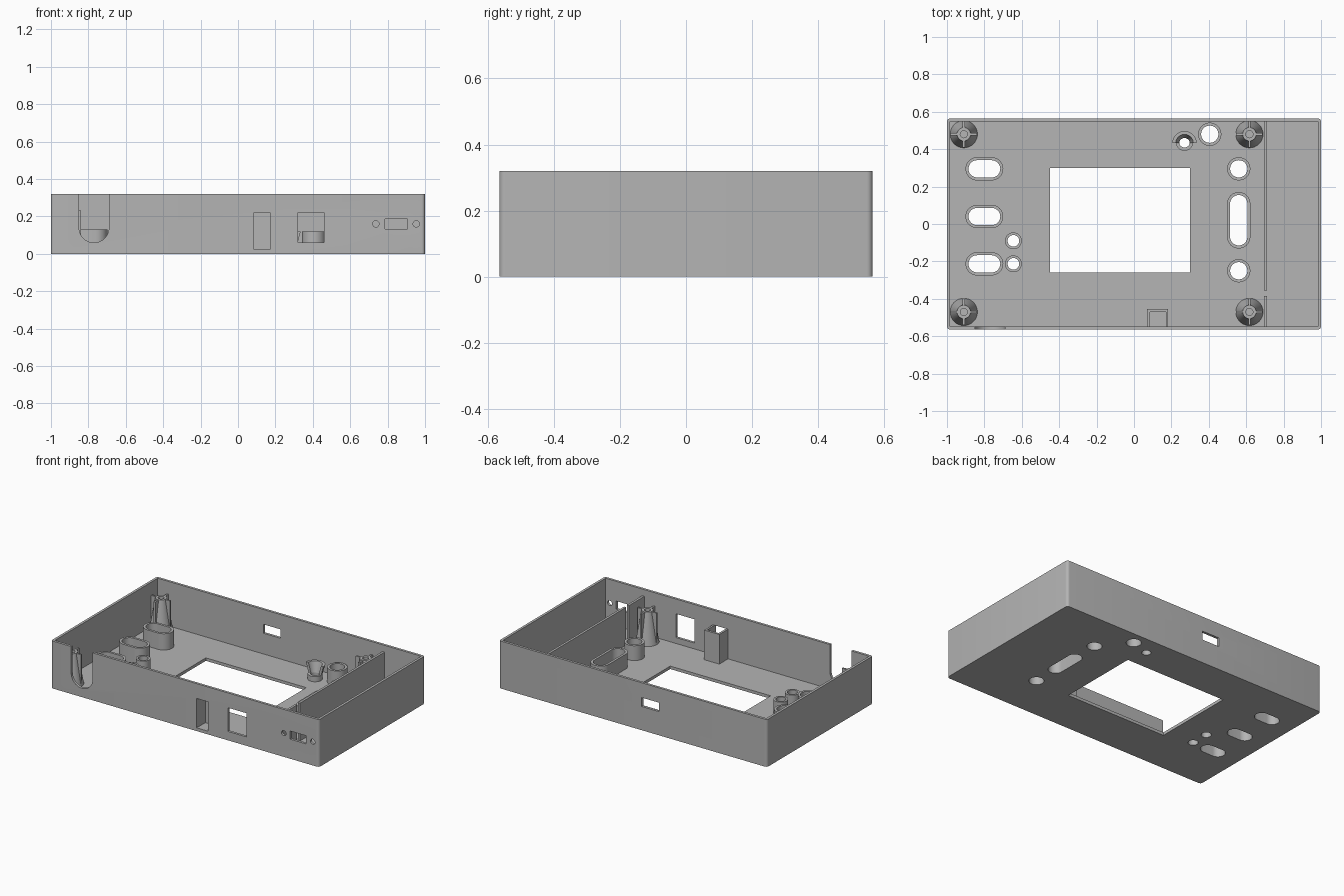
import bpy, bmesh, math
from math import pi, sin, cos

cube = bpy.data.objects.get("Cube")
if cube:
    bpy.data.objects.remove(cube, do_unlink=True)

grey = bpy.data.materials.new("plastic_grey")
grey.use_nodes = True
COLOUR = (0.46, 0.46, 0.46, 1)
grey.diffuse_color = COLOUR
grey.node_tree.nodes["Principled BSDF"].inputs["Base Color"].default_value = COLOUR

FLOOR, TOP, WALL = 0.02, 0.32, 0.017
HX, HY = 1.0, 0.565


def rounded(cx, cy, hx, hy, r=None, n=10):
    """Outline of a rounded rectangle; slot or circle when r is left out."""
    r = min(hx, hy) if r is None else r
    pts = []
    for k, (sx, sy) in enumerate([(1, 1), (-1, 1), (-1, -1), (1, -1)]):
        for i in range(n + 1):
            a = (k + i / n) * pi / 2
            p = (cx + sx * (hx - r) + r * cos(a), cy + sy * (hy - r) + r * sin(a))
            if not pts or math.dist(p, pts[-1]) > 1e-5:
                pts.append(p)
    if math.dist(pts[0], pts[-1]) < 1e-5:
        pts.pop()
    return pts


def rect(x0, x1, y0, y1):
    return [(x0, y0), (x1, y0), (x1, y1), (x0, y1)]


def prism(bm, pts, lo, hi, along="z"):
    """Extrude an outline upwards, or front to back through a wall."""
    place = (lambda p, t: (p[0], p[1], t)) if along == "z" else (lambda p, t: (p[0], t, p[1]))
    a, b = ([bm.verts.new(place(p, t)) for p in pts] for t in (lo, hi))
    bm.faces.new(a)
    bm.faces.new(b)
    for i in range(len(pts)):
        j = (i + 1) % len(pts)
        bm.faces.new((a[i], a[j], b[j], b[i]))


def tube(bm, outer, inner, lo, hi):
    """Hollow boss between two outlines with equal point counts."""
    loops = [[bm.verts.new((x, y, z)) for x, y in pts]
             for pts, z in ((outer, lo), (outer, hi), (inner, hi), (inner, lo))]
    n = len(outer)
    for k in range(4):
        a, b = loops[k], loops[(k + 1) % 4]
        for i in range(n):
            j = (i + 1) % n
            bm.faces.new((a[i], a[j], b[j], b[i]))


def lathe(bm, profile, cx, cy, sweep=2 * pi, n=32):
    """Turn a closed (radius, height) profile about a vertical axis."""
    full = sweep > 6
    rings = [[bm.verts.new((cx + r * cos(sweep * i / n), cy + r * sin(sweep * i / n), z))
              for r, z in profile] for i in range(n if full else n + 1)]
    m = len(profile)
    for i in range(n):
        a, b = rings[i], rings[(i + 1) % len(rings)]
        for k in range(m):
            l = (k + 1) % m
            bm.faces.new((a[k], b[k], b[l], a[l]))
    if not full:
        bm.faces.new(rings[0])
        bm.faces.new(rings[-1])


def finish(name, bm, smooth=True):
    bmesh.ops.recalc_face_normals(bm, faces=bm.faces[:])
    me = bpy.data.meshes.new(name)
    bm.to_mesh(me)
    bm.free()
    me.materials.append(grey)
    ob = bpy.data.objects.new(name, me)
    bpy.context.scene.collection.objects.link(ob)
    if smooth:
        smooth_edges(ob)
    return ob


def smooth_edges(ob):
    bpy.ops.object.select_all(action="DESELECT")
    ob.select_set(True)
    bpy.context.view_layer.objects.active = ob
    bpy.ops.object.shade_smooth_by_angle(angle=math.radians(35))


def cut(ob, bm):
    """Subtract the cutter from the object and discard it."""
    cutter = finish("cutter", bm, smooth=False)
    cutter.hide_render = True
    mod = ob.modifiers.new("cut", "BOOLEAN")
    mod.operation, mod.solver, mod.object = "DIFFERENCE", "EXACT", cutter
    bpy.context.view_layer.update()
    me = bpy.data.meshes.new_from_object(ob.evaluated_get(bpy.context.evaluated_depsgraph_get()))
    ob.modifiers.clear()
    ob.data = me
    bpy.data.objects.remove(cutter, do_unlink=True)


# Floor bosses: centre, half sizes of the opening, rim width, height
BOSSES = [
    ("left_slot_boss", -0.80, y, 0.085, 0.046, 0.016, 0.13) for y in (0.295, 0.04, -0.213)
] + [
    ("small_boss", -0.645, y, 0.031, 0.031, 0.014, 0.115) for y in (-0.09, -0.213)
] + [
    ("round_boss", 0.56, 0.295, 0.046, 0.046, 0.016, 0.12),
    ("round_boss", 0.56, -0.25, 0.046, 0.046, 0.016, 0.12),
    ("round_boss", 0.405, 0.48, 0.046, 0.046, 0.016, 0.12),
    ("right_slot_boss", 0.56, 0.02, 0.046, 0.135, 0.016, 0.12),
    ("funnel_base", 0.27, 0.437, 0.028, 0.028, 0.018, 0.055),
]

# Tray: solid block, hollowed, then pierced
bm = bmesh.new()
prism(bm, rounded(0, 0, HX, HY, 0.018, 5), 0, TOP)
tray = finish("tray", bm, smooth=False)

bm = bmesh.new()
prism(bm, rect(WALL - HX, HX - WALL, WALL - HY, HY - WALL), FLOOR, TOP + 0.1)
cut(tray, bm)

bm = bmesh.new()
prism(bm, rect(-0.45, 0.30, -0.26, 0.30), -0.1, 0.1)              # screen opening
for _, x, y, hx, hy, _, _ in BOSSES:
    prism(bm, rounded(x, y, hx, hy), -0.1, 0.1)
front = (-0.62, -0.53, "y")
prism(bm, rounded(-0.77, 0.23, 0.08, 0.17), *front)               # cable notch
prism(bm, rect(0.085, 0.17, FLOOR + 0.002, 0.22), *front)         # switch opening
prism(bm, rect(0.32, 0.46, 0.06, 0.22), *front)                   # socket opening
prism(bm, rect(0.785, 0.905, 0.132, 0.187), *front)               # connector opening
for x in (0.737, 0.953):
    prism(bm, rounded(x, 0.16, 0.017, 0.017), *front)             # screw holes
prism(bm, rect(-0.195, -0.065, 0.16, 0.22), 0.53, 0.62, "y")      # rear opening
cut(tray, bm)
smooth_edges(tray)

# Raised rims round the floor openings
for name, x, y, hx, hy, rim, top in BOSSES:
    bm = bmesh.new()
    tube(bm, rounded(x, y, hx + rim, hy + rim), rounded(x, y, hx, hy), FLOOR, top)
    finish(name, bm)

# Half funnel behind its base ring
bm = bmesh.new()
lathe(bm, [(0.028, 0.05), (0.046, 0.05), (0.065, 0.12), (0.047, 0.12)], 0.27, 0.432, pi, 20)
finish("half_funnel", bm)

# Corner screw posts: tapered, with a blind hole and four ribs
for x in (-0.91, 0.617):
    for y in (-0.47, 0.48):
        bm = bmesh.new()
        lathe(bm, [(0.073, FLOOR), (0.036, 0.235), (0.019, 0.235), (0.019, FLOOR)], x, y)
        for s in (-1, 1):
            a, b = sorted((s * 0.03, s * 0.071))
            prism(bm, rect(x + a, x + b, y - 0.006, y + 0.006), FLOOR, 0.233)
            prism(bm, rect(x - 0.006, x + 0.006, y + a, y + b), FLOOR, 0.233)
        finish("screw_post", bm)

# Partition with a narrow wire gap
bm = bmesh.new()
for y0, y1 in ((WALL - HY, -0.385), (-0.355, HY - WALL)):
    prism(bm, rect(0.695, 0.711, y0, y1), FLOOR, 0.275)
finish("partition", bm, smooth=False)

# Three-sided switch housing against the front wall
bm = bmesh.new()
y0 = WALL - HY
prism(bm, [(0.07, y0), (0.07, -0.455), (0.183, -0.455), (0.183, y0),
           (0.17, y0), (0.17, -0.47), (0.085, -0.47), (0.085, y0)], FLOOR, 0.22)
finish("switch_housing", bm, smooth=False)
